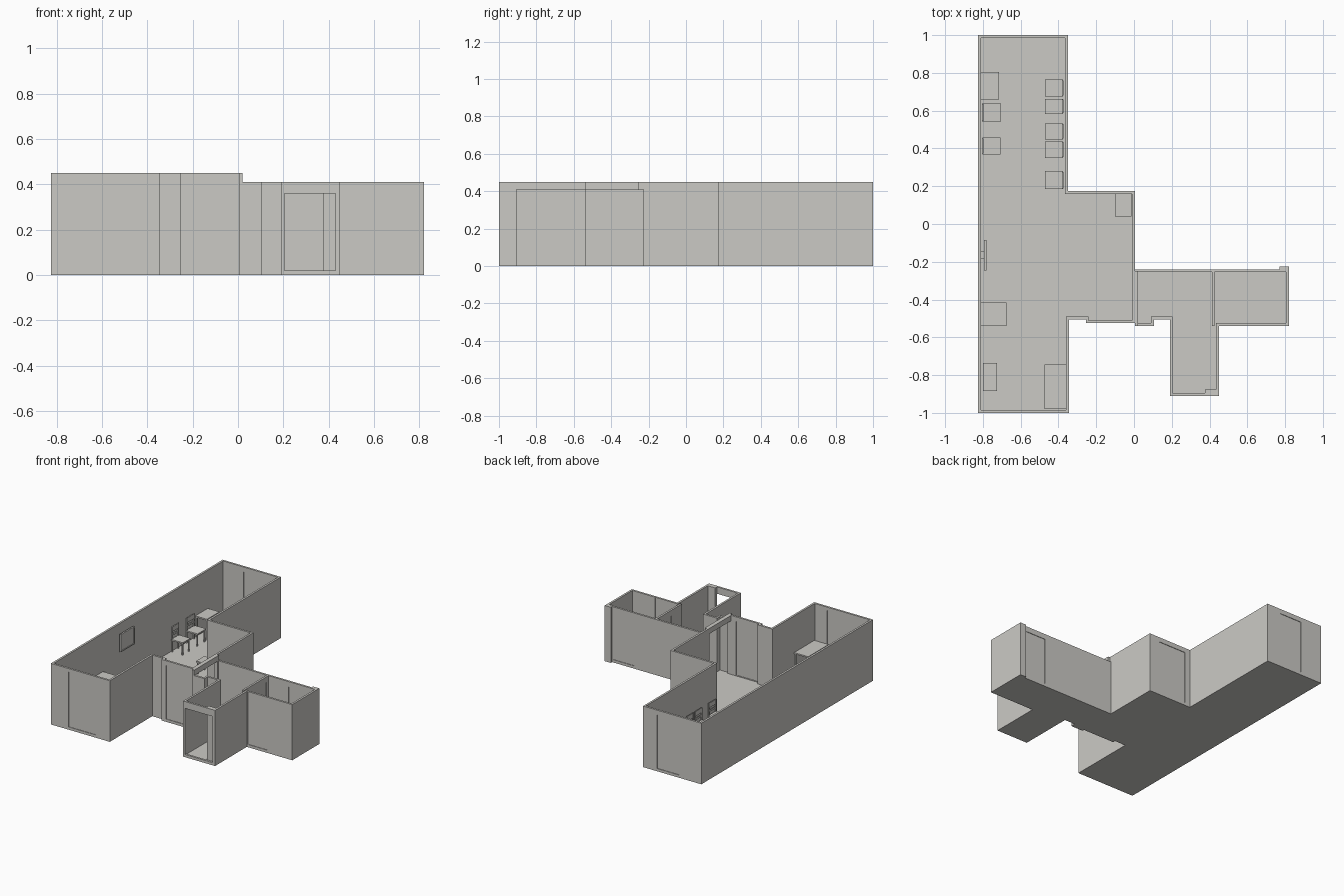
import bpy, bmesh
from mathutils import Vector, Matrix

if "Cube" in bpy.data.objects:
    bpy.data.objects.remove(bpy.data.objects["Cube"])

T = 0.015       # wall thickness
FLOOR = 0.015   # floor top

mat = bpy.data.materials.new("warm grey")
mat.diffuse_color = (0.60, 0.59, 0.56, 1)
mat.use_nodes = True
mat.node_tree.nodes["Principled BSDF"].inputs["Base Color"].default_value = mat.diffuse_color


def add_box(bm, x0, x1, y0, y1, z0, z1):
    m = Matrix.Translation(((x0 + x1) / 2, (y0 + y1) / 2, (z0 + z1) / 2))
    m = m @ Matrix.Diagonal((abs(x1 - x0), abs(y1 - y0), abs(z1 - z0), 1))
    bmesh.ops.create_cube(bm, size=1, matrix=m)


def finish(bm, name):
    mesh = bpy.data.meshes.new(name)
    bm.to_mesh(mesh)
    bm.free()
    mesh.materials.append(mat)
    ob = bpy.data.objects.new(name, mesh)
    bpy.context.collection.objects.link(ob)
    return ob


def boxes(name, *items):
    bm = bmesh.new()
    for b in items:
        add_box(bm, *b)
    return finish(bm, name)


def floor(name, outline):
    bm = bmesh.new()
    f = bm.faces.new([bm.verts.new((x, y, 0)) for x, y in outline])
    r = bmesh.ops.extrude_face_region(bm, geom=[f])
    vs = [v for v in r["geom"] if isinstance(v, bmesh.types.BMVert)]
    bmesh.ops.translate(bm, verts=vs, vec=(0, 0, FLOOR))
    bmesh.ops.recalc_face_normals(bm, faces=bm.faces)
    finish(bm, name)


def walls(name, outline, h, holes, skip=()):
    """Walls on the inside of a counter-clockwise outline.
    holes: edge index -> (low, high, sill, head, has_door), along x or y."""
    n = len(outline)
    p = [Vector(q) for q in outline]
    bm = bmesh.new()
    for i in range(n):
        if i in skip:
            continue
        a, b = p[i], p[(i + 1) % n]
        d = (b - a).normalized()
        inward = Vector((-d.y, d.x))
        before = (a - p[i - 1]).normalized()
        after = (p[(i + 2) % n] - b).normalized()
        # carry the wall past concave corners so no gap is left
        if before.x * d.y - before.y * d.x < 0:
            a = a - d * T
        if d.x * after.y - d.y * after.x < 0:
            b = b + d * T
        along_x = abs(d.x) > 0.5
        k = 0 if along_x else 1
        lo, hi = min(a[k], b[k]), max(a[k], b[k])
        c0 = a[1 - k]
        c1 = c0 + inward[1 - k] * T

        def piece(target, s0, s1, z0, z1, inset=0.0):
            u, v = min(c0, c1) + inset, max(c0, c1) - inset
            if along_x:
                add_box(target, s0, s1, u, v, z0, z1)
            else:
                add_box(target, u, v, s0, s1, z0, z1)

        if i not in holes:
            piece(bm, lo, hi, 0, h)
            continue
        s0, s1, z0, z1, door = holes[i]
        piece(bm, lo, s0, 0, h)
        piece(bm, s1, hi, 0, h)
        piece(bm, s0, s1, 0, z0)
        piece(bm, s0, s1, z1, h)
        if door:
            panel = bmesh.new()
            piece(panel, s0, s1, z0, z1, 0.004)
            finish(panel, name + "_door")
    finish(bm, name)


# main hall
hall = [(-.825, -1), (-.345, -1), (-.345, -.505), (-.255, -.505), (-.255, -.525),
        (.005, -.525), (.005, .175), (-.35, .175), (-.35, 1), (-.825, 1)]
floor("hall_floor", hall)
walls("hall_walls", hall, 0.45, {
    0: (-.68, -.46, .02, .425, True),
    4: (-.22, -.05, .02, .415, True),
    5: (-.51, -.26, FLOOR, .41, False),
    6: (-.305, -.08, .02, .415, True),
    8: (-.645, -.465, .02, .415, True)})

# side wing: lobby, passage and right room
wing = [(.005, -.54), (.105, -.54), (.105, -.505), (.19, -.505), (.19, -.91),
        (.45, -.91), (.45, -.54), (.82, -.54), (.82, -.24), (.005, -.24)]
floor("wing_floor", wing)
walls("wing_walls", wing, 0.41, {
    4: (.2, .43, .02, .36, False),
    6: (.455, .62, .02, .405, True),
    8: (.59, .76, .02, .37, True)}, skip=(9,))

# lintel over the passage between the two parts, corner post, pillar
boxes("lintel", (.005, .02, -.54, -.25, .41, .45))
boxes("lintel_jambs", (.005, .02, -.54, -.51, 0, .45), (.005, .02, -.265, -.25, 0, .45))
boxes("corner_post", (.77, .82, -.24, -.225, 0, .41))
boxes("passage_pillar", (.375, .435, -.895, -.875, 0, .41))

# partition with a recessed door
boxes("partition", (.412, .427, -.54, -.42, 0, .41), (.412, .427, -.28, -.25, 0, .41),
      (.412, .427, -.42, -.28, .37, .41))
boxes("partition_door", (.416, .423, -.42, -.28, FLOOR, .37))


def table(name, x0, x1, y0, y1, h):
    w = 0.008
    legs = [(x, x + w, y, y + w, FLOOR, h - .01)
            for x in (x0 + .004, x1 - .004 - w) for y in (y0 + .004, y1 - .004 - w)]
    boxes(name, (x0, x1, y0, y1, h - .01, h), *legs)


table("back_table", -.81, -.715, .66, .805, .17)
table("side_table", -.81, -.675, -.54, -.415, .17)
table("small_table", -.80, -.725, -.885, -.735, .15)
table("front_table", -.475, -.36, -.98, -.745, .18)
table("corner_table", -.10, -.012, .04, .16, .17)


def chair(name, x, y, w, face):
    """x is the back of the chair, face is +1 or -1 along x."""
    def part(u0, u1, v0, v1, z0, z1):
        a, b = sorted((x + face * u0, x + face * u1))
        return (a, b, y + v0, y + v1, z0, z1)
    s = w / 2
    parts = [part(.005, .1, -s, s, .1, .11)]                       # seat
    for v in (-s + .004, s - .012):
        parts.append(part(.003, .011, v, v + .008, FLOOR, .2))     # back legs and posts
        parts.append(part(.088, .096, v, v + .008, FLOOR, .1))     # front legs
    for z0, z1 in ((.135, .148), (.165, .2)):
        parts.append(part(.004, .010, -s + .004, s - .004, z0, z1))  # back rails
    boxes(name, *parts)


for y, w in ((.72, .09), (.623, .08), (.49, .085), (.394, .088), (.232, .095)):
    chair("right_chair", -.37, y, w, -1)
for y, w in ((.59, .1), (.413, .088)):
    chair("left_chair", -.808, y, w, 1)

# screen hung on the left wall, with a bracket and a raised rim
boxes("wall_screen", (-.793, -.786, -.24, -.09, .26, .38))
boxes("screen_rim", (-.793, -.782, -.245, -.238, .255, .385), (-.793, -.782, -.092, -.085, .255, .385),
      (-.793, -.782, -.238, -.092, .255, .262), (-.793, -.782, -.238, -.092, .378, .385))
boxes("screen_bracket", (-.812, -.792, -.185, -.145, .3, .34))
